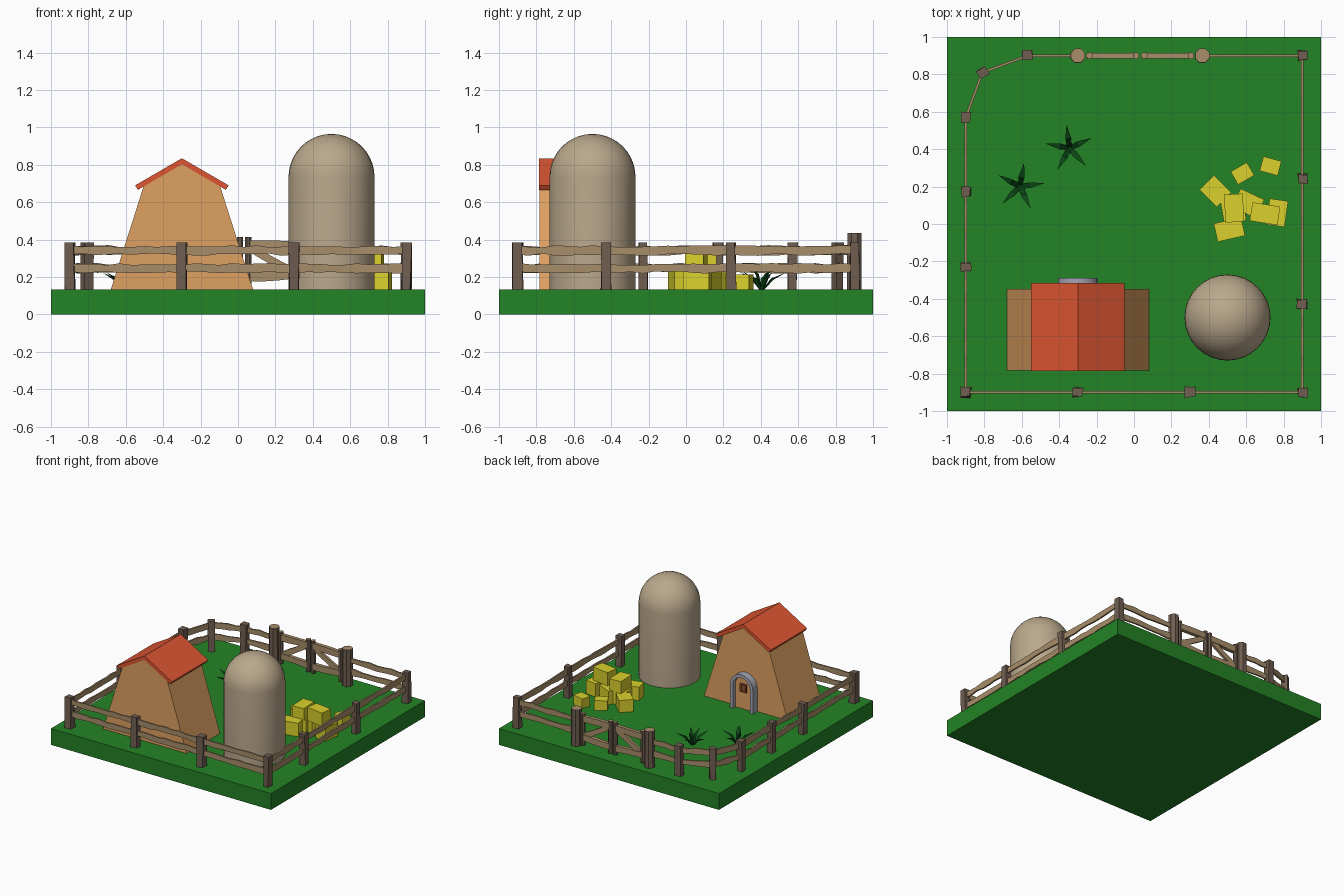
import bpy, bmesh, math, random
from math import pi, sin, cos, radians
from mathutils import Vector

if "Cube" in bpy.data.objects:
    bpy.data.objects.remove(bpy.data.objects["Cube"])

random.seed(4)
G = 0.134  # ground height


def mat(name, r, g, b):
    m = bpy.data.materials.new(name)
    m.diffuse_color = [(c / 255) ** 2.2 for c in (r, g, b)] + [1]
    m.use_nodes = True
    m.node_tree.nodes["Principled BSDF"].inputs["Base Color"].default_value = m.diffuse_color
    return m


GRASS = mat("grass", 40, 130, 42)
WALL = mat("wall", 222, 160, 98)
ROOF = mat("roof", 220, 86, 54)
SILO = mat("silo", 184, 166, 138)
HAY = mat("hay", 218, 208, 48)
RAIL = mat("rail_wood", 166, 140, 106)
POST = mat("post_wood", 112, 95, 82)
LEAF = mat("leaf", 20, 74, 28)
STONE = mat("stone", 165, 165, 180)
DARK = mat("dark_wood", 150, 84, 48)


def finish(name, bm, *mats):
    bmesh.ops.recalc_face_normals(bm, faces=bm.faces)
    me = bpy.data.meshes.new(name)
    bm.to_mesh(me)
    bm.free()
    for m in mats:
        me.materials.append(m)
    ob = bpy.data.objects.new(name, me)
    bpy.context.collection.objects.link(ob)
    return ob


def box(name, c, size, m, rot=0, jitter=0):
    bm = bmesh.new()
    bmesh.ops.create_cube(bm, size=1)
    for v in bm.verts:
        v.co = Vector([a * b for a, b in zip(v.co, size)])
        v.co.x += random.uniform(-jitter, jitter)
        v.co.y += random.uniform(-jitter, jitter)
    ob = finish(name, bm, m)
    ob.location = c
    ob.rotation_euler.z = radians(rot)
    return ob


def prism(name, pts, y0, y1, m):
    """Extrude an (x, z) outline along y."""
    bm = bmesh.new()
    f = bm.faces.new([bm.verts.new((x, y0, z)) for x, z in pts])
    ext = bmesh.ops.extrude_face_region(bm, geom=[f])
    for v in ext["geom"]:
        if isinstance(v, bmesh.types.BMVert):
            v.co.y = y1
    return finish(name, bm, m)


def board(name, a, b, h, t, m, wave=0.006):
    """Rough-edged plank between two points, h tall and t thick."""
    a, b = Vector(a), Vector(b)
    side = (b - a).cross(Vector((0, 0, 1))).normalized() * t / 2
    n = max(3, round((b - a).length / 0.07))
    bm = bmesh.new()
    rings = []
    for i in range(n + 1):
        p = a.lerp(b, i / n)
        lo = Vector((0, 0, -h / 2 + random.uniform(-wave, wave)))
        hi = Vector((0, 0, h / 2 + random.uniform(-wave, wave)))
        rings.append([bm.verts.new(p + q) for q in (lo - side, lo + side, hi + side, hi - side)])
    for r, s in zip(rings, rings[1:]):
        for k in range(4):
            bm.faces.new((r[k], r[(k + 1) % 4], s[(k + 1) % 4], s[k]))
    bm.faces.new(rings[0])
    bm.faces.new(rings[-1])
    return finish(name, bm, m)


def log(name, x, y, r, z0, z1, sides=8):
    """Faceted round post with pale cut ends."""
    bm = bmesh.new()
    bmesh.ops.create_cone(bm, cap_ends=True, segments=sides, radius1=r, radius2=r * 0.97, depth=z1 - z0)
    for f in bm.faces:
        f.material_index = int(abs(f.normal.z) > 0.9)
    ob = finish(name, bm, POST, RAIL)
    ob.location = (x, y, (z0 + z1) / 2)
    ob.rotation_euler.z = pi / sides


# Ground slab
box("ground", (0, 0, G / 2), (2, 2, G), GRASS)

# Barn body and roof
prism("barn_walls", [(-0.68, G), (0.08, G), (-0.10, 0.70), (-0.3, 0.815), (-0.5, 0.70)], -0.782, -0.348, WALL)
prism("barn_roof", [(-0.3, 0.835), (-0.55, 0.69), (-0.535, 0.666), (-0.3, 0.803),
                    (-0.065, 0.666), (-0.05, 0.69)], -0.786, -0.315, ROOF)


# Arched door with stone surround and small window
def arch(r, n=12):
    return ([(-0.3 + r, G)] + [(-0.3 + r * cos(pi * i / n), 0.325 + r * sin(pi * i / n))
                               for i in range(n + 1)] + [(-0.3 - r, G)])


prism("door_surround", arch(0.105) + arch(0.078)[::-1], -0.36, -0.29, STONE)
prism("door", arch(0.079), -0.36, -0.325, WALL)
for dx in (-0.024, 0.024):
    box("window_side", (-0.3 + dx, -0.32, 0.31), (0.01, 0.02, 0.066), DARK)
for dz in (-0.028, 0.028):
    box("window_rail", (-0.3, -0.32, 0.31 + dz), (0.058, 0.02, 0.01), DARK)
box("window_pane", (-0.3, -0.325, 0.31), (0.04, 0.012, 0.05), DARK)

# Silo: lathed wall and dome
bm = bmesh.new()
R = 0.23
prof = [(0, G), (R, G)] + [(R * cos(pi / 2 * i / 10), 0.735 + R * sin(pi / 2 * i / 10)) for i in range(11)]
vs = [bm.verts.new((x, 0, z)) for x, z in prof]
es = [bm.edges.new(p) for p in zip(vs, vs[1:])]
bmesh.ops.spin(bm, geom=vs + es, cent=(0, 0, 0), axis=(0, 0, 1), angle=2 * pi, steps=32)
bmesh.ops.remove_doubles(bm, verts=bm.verts, dist=1e-4)
silo = finish("silo", bm, SILO)
silo.location = (0.5, -0.5, 0)
bpy.context.view_layer.objects.active = silo
silo.select_set(True)
bpy.ops.object.shade_smooth_by_angle(angle=radians(35))

# Hay bales: x, y, bottom, size x, size y, height, turn
for x, y, z, sx, sy, sz, rot in [
        (0.435, 0.175, G, 0.13, 0.11, 0.10, -45), (0.58, 0.27, G, 0.10, 0.08, 0.08, 30),
        (0.73, 0.31, G, 0.10, 0.08, 0.08, -15), (0.61, 0.11, G, 0.14, 0.11, 0.11, -25),
        (0.765, 0.06, G, 0.10, 0.14, 0.11, -8), (0.51, -0.03, G, 0.15, 0.10, 0.11, 13),
        (0.535, 0.085, 0.235, 0.10, 0.15, 0.10, 3), (0.70, 0.055, 0.243, 0.15, 0.10, 0.11, -9),
        (0.53, 0.08, G, 0.12, 0.14, 0.10, 10)]:
    box("hay_bale", (x, y, z + sz / 2), (sx, sy, sz), HAY, rot)

# Spiky plants
for px, py, turn in ((-0.345, 0.405, 25), (-0.61, 0.20, 80)):
    bm = bmesh.new()
    for i in range(7):
        a = radians(turn + (72 * i if i < 5 else 40 + 150 * i))
        reach, top = (0.13, 0.09) if i < 5 else (0.06, 0.125)
        d, s = Vector((cos(a), sin(a), 0)), Vector((-sin(a), cos(a), 0))
        rings = []
        for r, z, w in ((0.005, 0, 0.010), (reach * 0.4, top * 0.65, 0.016)):
            c = d * r + Vector((0, 0, z))
            rings.append([bm.verts.new(c + q) for q in (s * w, -s * w, d * w * 0.6 - Vector((0, 0, w * 0.5)))])
        tip = bm.verts.new(d * reach + Vector((0, 0, top)))
        lo, hi = rings
        bm.faces.new(lo)
        for k in range(3):
            j = (k + 1) % 3
            bm.faces.new((lo[k], lo[j], hi[j], hi[k]))
            bm.faces.new((hi[k], hi[j], tip))
    finish("plant", bm, LEAF).location = (px, py, G)

# Fence runs from one gate post around to the other
path = [(-0.3, 0.9), (-0.57, 0.9), (-0.81, 0.81), (-0.9, 0.57), (-0.9, 0.17), (-0.9, -0.23), (-0.9, -0.9),
        (-0.3, -0.9), (0.3, -0.9), (0.9, -0.9), (0.9, -0.43), (0.9, 0.24), (0.9, 0.9), (0.365, 0.9)]
for x, y in path[1:-1]:
    box("fence_post", (x, y, (G + 0.385) / 2), (0.05, 0.05, 0.385 - G), POST, 35 if (x, y) == (-0.81, 0.81) else 0, 0.006)
for a, b in zip(path, path[1:]):
    for z in (0.247, 0.342):
        board("fence_rail", (*a, z), (*b, z), 0.045, 0.013, RAIL)

# Double gate, mirrored about its centre
for s in (-1, 1):
    X = lambda d: 0.0325 + s * d
    log("gate_post", X(0.333), 0.9, 0.042, G, 0.435)
    log("gate_hinge_pole", X(0.272), 0.9, 0.019, 0.15, 0.41)
    log("gate_middle_pole", X(0.022), 0.9, 0.019, 0.15, 0.415)
    board("gate_top_rail", (X(0.03), 0.9, 0.37), (X(0.27), 0.9, 0.365), 0.05, 0.03, RAIL, 0.004)
    board("gate_bottom_rail", (X(0.03), 0.9, 0.20), (X(0.27), 0.9, 0.215), 0.05, 0.03, RAIL, 0.004)
    board("gate_brace", (X(0.04), 0.9, 0.35), (X(0.26), 0.9, 0.225), 0.05, 0.02, RAIL, 0.004)
